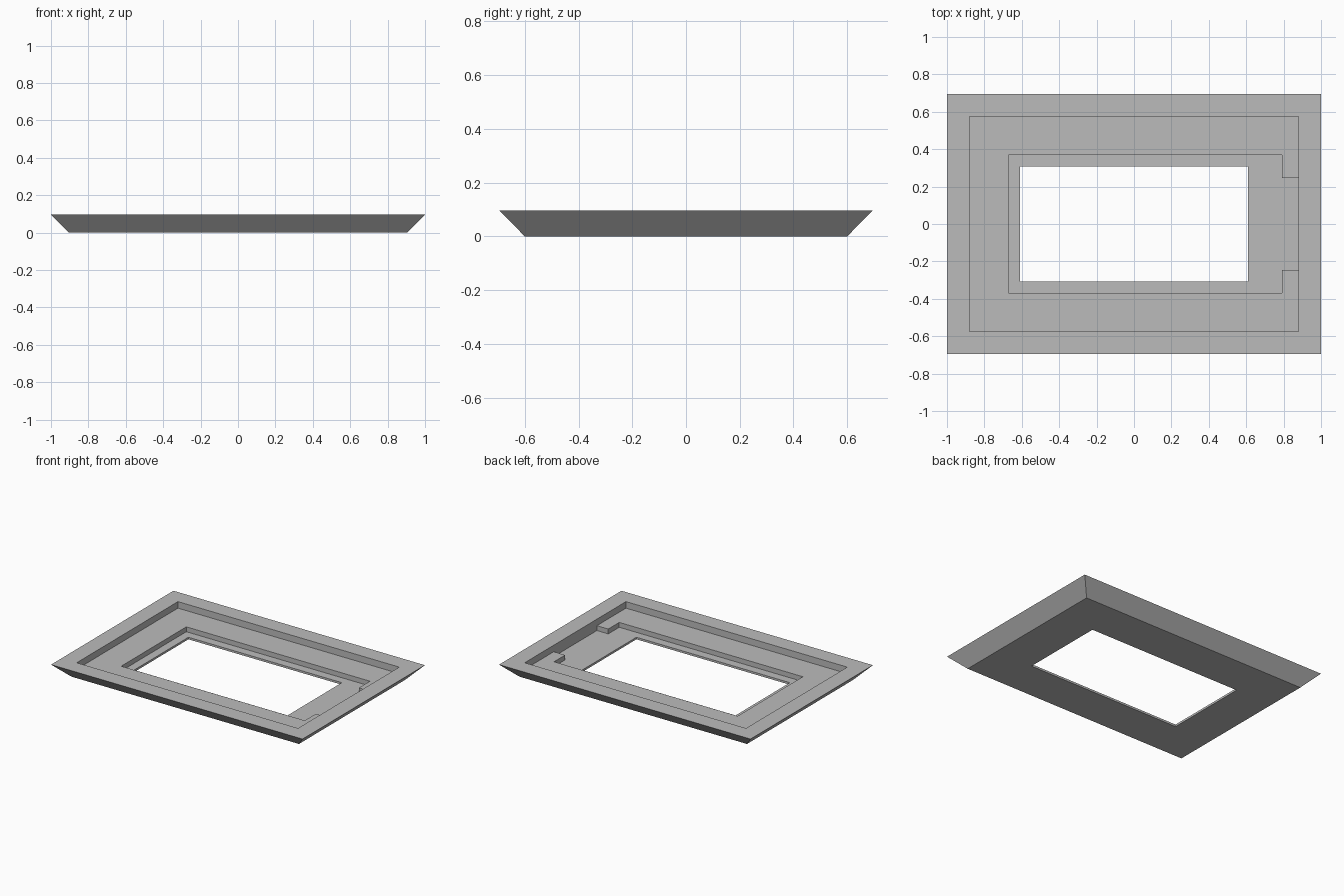
import bpy
import bmesh

cube = bpy.data.objects.get("Cube")
if cube:
    bpy.data.objects.remove(cube, do_unlink=True)

HEIGHT = 0.097
RECESS_Z = 0.05
LEDGE_Z = 0.015
ABOVE = 0.2

grey = bpy.data.materials.new("plain grey")
grey.use_nodes = True
colour = (0.5, 0.5, 0.5, 1)
grey.diffuse_color = colour
grey.node_tree.nodes["Principled BSDF"].inputs["Base Color"].default_value = colour


def rect(x, y):
    return [(-x, -y), (x, -y), (x, y), (-x, y)]


def prism(name, lower, upper, z0, z1):
    """Solid between two outlines with equal point counts."""
    bm = bmesh.new()
    a = [bm.verts.new((x, y, z0)) for x, y in lower]
    b = [bm.verts.new((x, y, z1)) for x, y in upper]
    bm.faces.new(a[::-1])
    bm.faces.new(b)
    for i in range(len(a)):
        j = (i + 1) % len(a)
        bm.faces.new((a[i], a[j], b[j], b[i]))
    mesh = bpy.data.meshes.new(name)
    bm.to_mesh(mesh)
    bm.free()
    mesh.materials.append(grey)
    obj = bpy.data.objects.new(name, mesh)
    bpy.context.collection.objects.link(obj)
    return obj


def cut(target, outline, z0):
    """Remove an upright pocket from z0 upwards."""
    cutter = prism("pocket_cutter", outline, outline, z0, ABOVE)
    cutter.hide_render = True
    mod = target.modifiers.new("pocket", "BOOLEAN")
    mod.operation = "DIFFERENCE"
    mod.solver = "EXACT"
    mod.object = cutter
    bpy.context.view_layer.objects.active = target
    bpy.ops.object.modifier_apply(modifier=mod.name)
    bpy.data.objects.remove(cutter, do_unlink=True)


# Frame body with sides that slope inwards to the base
frame = prism("bezel_frame", rect(0.905, 0.6), rect(1, 0.695), 0, HEIGHT)

# Wide upper recess
cut(frame, rect(0.88, 0.575), RECESS_Z)

# Inner ledge with a channel that opens to the left wall
half = [(-0.67, -0.37), (0.79, -0.37), (0.79, -0.245), (0.88, -0.245)]
cut(frame, half + [(x, -y) for x, y in reversed(half)], LEDGE_Z)

# Window opening through the base
cut(frame, rect(0.61, 0.308), -0.1)
